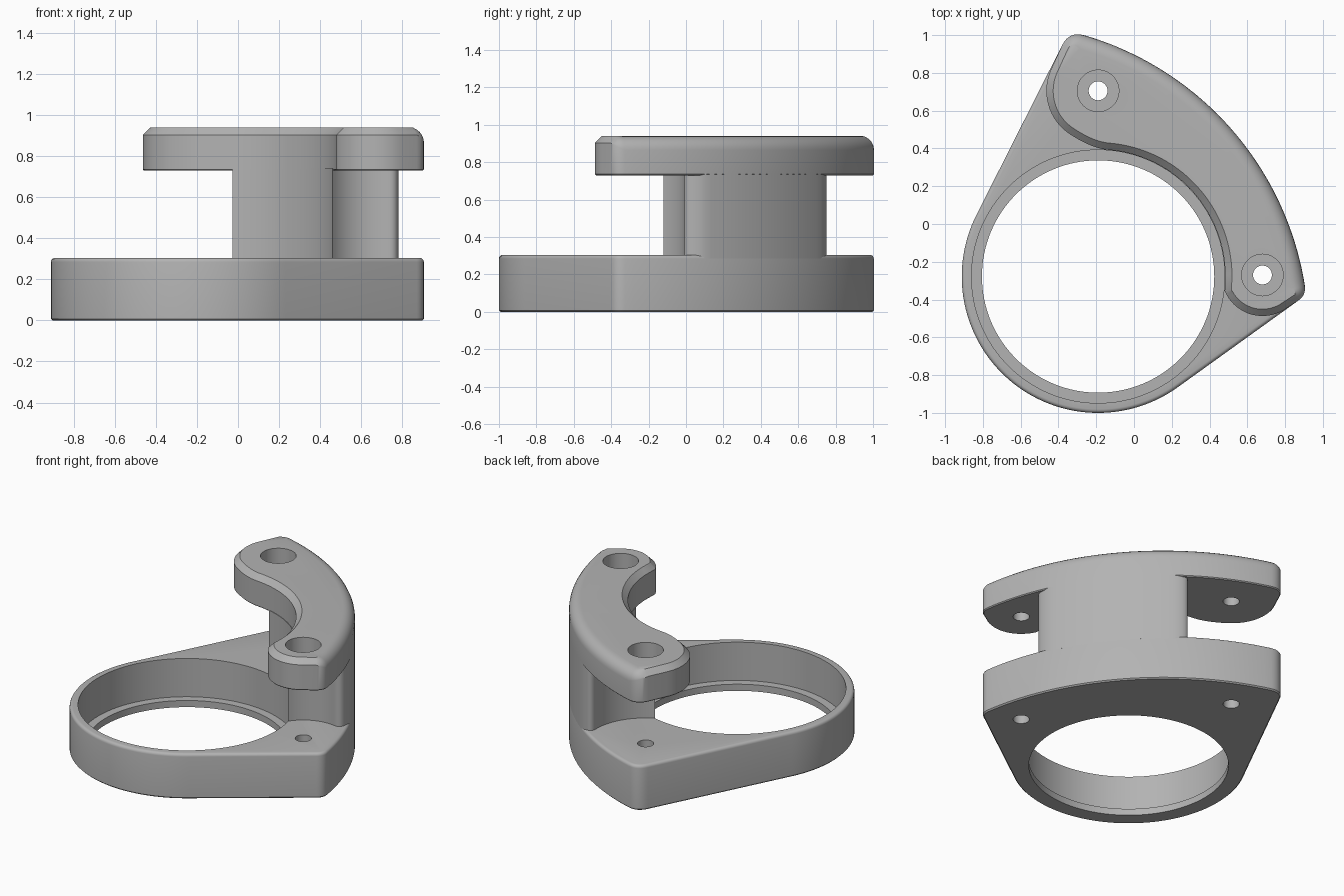
import bpy, bmesh, math
from mathutils import Vector

if "Cube" in bpy.data.objects:
    bpy.data.objects.remove(bpy.data.objects["Cube"])

RING, BOLT_A, BOLT_B, SWEEP = (-0.19, -0.278), (-0.19, 0.705), (0.68, -0.27), (-0.725, -0.585)
SWEEP_R, BORE_R = 1.65, 0.67
LEFT, RIGHT = 152.8, 305.8          # normals of the two straight sides
C0, C1 = 7.3, 76.6                  # ends of the big outer arc
grey = bpy.data.materials.new("plain grey")
grey.diffuse_color = (0.45, 0.45, 0.45, 1)
grey.use_nodes = True
grey.node_tree.nodes["Principled BSDF"].inputs["Base Color"].default_value = grey.diffuse_color


def polar(c, r, deg):
    a = math.radians(deg)
    return Vector((c[0] + r * math.cos(a), c[1] + r * math.sin(a)))


def arc(c, r, a, b, n):
    return [polar(c, r, a + (b - a) * i / n) for i in range(n + 1)]


def bend(p, q, s, n=8):
    """Rounded corner from p to s with its tip at q, without end points."""
    p, q, s = Vector(p), Vector(q), Vector(s)
    return [p * (1 - t) ** 2 + q * 2 * t * (1 - t) + s * t * t
            for t in (i / n for i in range(1, n))]


def outer_side():
    """Right corner, big outer arc and left corner, with weights for the large rounding."""
    d1, d2 = 0.05, 0.08
    tip1, tip2 = polar(SWEEP, SWEEP_R, C0), polar(SWEEP, SWEEP_R, C1)
    a = C0 + math.degrees(d1 / SWEEP_R)
    b = C1 - math.degrees(d2 / SWEEP_R)
    big = arc(SWEEP, SWEEP_R, a, b, 40)
    s1 = tip1 - polar((0, 0), d1, RIGHT + 90)
    s2 = tip2 + polar((0, 0), d2, LEFT + 90)
    one, two = bend(s1, tip1, big[0]), bend(big[-1], tip2, s2)
    pts = [s1] + one + big + two + [s2]
    k = len(one) + 1
    w = [i / k for i in range(k)] + [1.0] * len(big) + [1 - (i + 1) / k for i in range(k)]
    return pts, w


def loft(name, pts, levels):
    """Stack copies of an outline; each level gives (inset, z) for every point."""
    n = len(pts)
    normals = []
    for i in range(n):
        t = (pts[(i + 1) % n] - pts[i - 1]).normalized()
        normals.append(Vector((-t.y, t.x)))
    bm = bmesh.new()
    rows = []
    for level in levels:
        row = []
        for i in range(n):
            inset, z = level(i)
            p = pts[i] + normals[i] * inset
            row.append(bm.verts.new((p.x, p.y, z)))
        rows.append(row)
    for lo, hi in zip(rows, rows[1:]):
        for i in range(n):
            j = (i + 1) % n
            bm.faces.new((lo[i], lo[j], hi[j], hi[i]))
    bm.faces.new(rows[0][::-1])
    bm.faces.new(rows[-1])
    me = bpy.data.meshes.new(name)
    bm.to_mesh(me)
    bm.free()
    ob = bpy.data.objects.new(name, me)
    bpy.context.collection.objects.link(ob)
    me.materials.append(grey)
    return ob


def flat(inset, z):
    return lambda i: (inset, z)


def drill(ob, c, r, z0, z1, n=48):
    """Cut a round hole."""
    bpy.ops.mesh.primitive_cylinder_add(vertices=n, radius=r, depth=z1 - z0,
                                        location=(c[0], c[1], (z0 + z1) / 2))
    cutter = bpy.context.object
    cutter.data.materials.append(grey)
    mod = ob.modifiers.new("hole", 'BOOLEAN')
    mod.operation, mod.solver, mod.object = 'DIFFERENCE', 'EXACT', cutter
    bpy.ops.object.select_all(action='DESELECT')
    bpy.context.view_layer.objects.active = ob
    ob.select_set(True)
    bpy.ops.object.modifier_apply(modifier=mod.name)
    bpy.data.objects.remove(cutter)


def smooth(ob):
    bpy.ops.object.select_all(action='DESELECT')
    bpy.context.view_layer.objects.active = ob
    ob.select_set(True)
    bpy.ops.object.shade_smooth_by_angle(angle=math.radians(28))


side, side_w = outer_side()

# Base ring with its two bolt ears
outline = arc(RING, 0.722, LEFT, RIGHT, 64) + side
e = 0.02
levels = [flat(0.008, 0), flat(0, 0.008)]
for k in range(5):
    a = math.pi / 2 * k / 4
    levels.append(flat(e * (1 - math.cos(a)), 0.305 - e + e * math.sin(a)))
base = loft("base_ring", outline, levels)
drill(base, RING, 0.615, -0.1, 0.5, 128)
drill(base, RING, BORE_R, 0.045, 0.5, 128)     # leaves the thin bottom ledge
for c in (BOLT_A, BOLT_B):
    drill(base, c, 0.05, -0.1, 0.5)
smooth(base)

# Post between the base and the clamp plate, scooped around both bolts
scoop_b = arc(BOLT_B, 0.266, 145.7, 77, 14)
scoop_a = arc(BOLT_A, 0.371, 0, -64.5, 16)
face = arc(SWEEP, SWEEP_R, 24.5, 52.3, 20)
outline = (arc(RING, BORE_R, 76, 13.6, 24)[:-1] + scoop_b
           + bend(scoop_b[-1], (0.80, -0.01), face[0]) + face
           + bend(face[-1], (0.18, 0.79), scoop_a[0]) + scoop_a[:-1])
post = loft("post", outline, [flat(0, 0.285), flat(0, 0.74)])
smooth(post)

# Curved clamp plate: wide rounding on the outer edge, chamfer elsewhere
end_a = arc(BOLT_A, 0.274, LEFT, 238, 16)
hollow = arc(RING, BORE_R + 0.003, 85, 1, 32)
end_b = arc(BOLT_B, 0.217, 203, RIGHT, 18)
inner = end_a + bend(end_a[-1], (-0.22, 0.398), hollow[0]) + hollow + end_b
outline = inner + side
weight = [0.0] * len(inner) + side_w
TOP, CH, RO = 0.94, 0.036, 0.075


def edge(t):
    a = math.pi / 2 * t

    def level(i):
        w = weight[i]
        return (CH * t * (1 - w) + RO * (1 - math.cos(a)) * w,
                TOP - CH * (1 - t) * (1 - w) - RO * (1 - math.sin(a)) * w)
    return level


plate = loft("clamp_plate", outline,
             [flat(0.006, 0.73), flat(0, 0.736)] + [edge(k / 6) for k in range(7)])
for c in (BOLT_A, BOLT_B):
    drill(plate, c, 0.05, 0.6, 1.1)
    drill(plate, c, 0.11, 0.80, 1.1)           # bolt head recess
smooth(plate)
